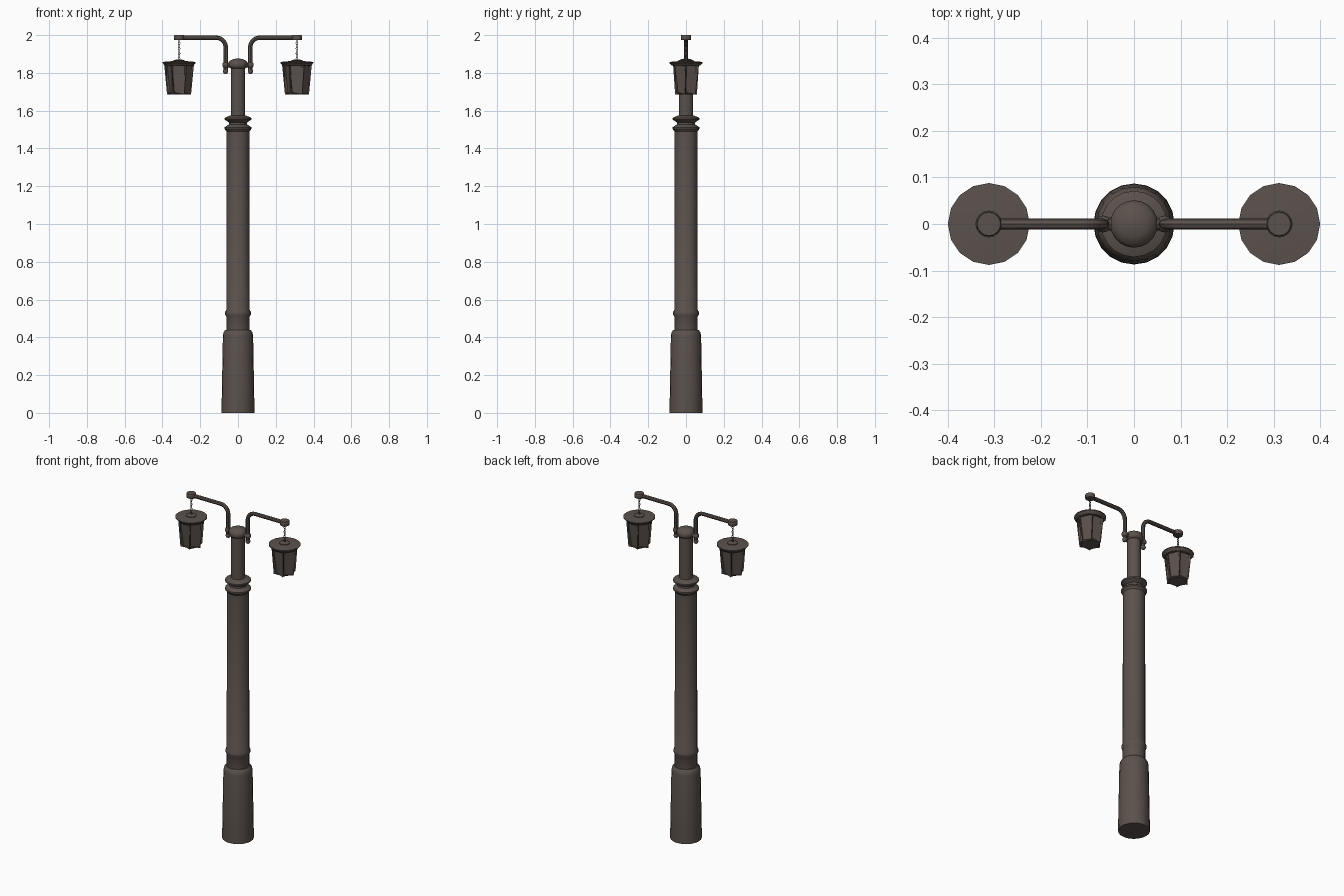
import bpy, bmesh, math
from mathutils import Vector

cube = bpy.data.objects.get("Cube")
if cube:
    bpy.data.objects.remove(cube, do_unlink=True)


def material(name, rgb):
    m = bpy.data.materials.new(name)
    m.use_nodes = True
    m.diffuse_color = (*rgb, 1)
    m.node_tree.nodes["Principled BSDF"].inputs["Base Color"].default_value = (*rgb, 1)
    return m


IRON = material("brown iron", (0.105, 0.083, 0.073))


def finish(obj, smooth=True):
    if not obj.data.materials:
        obj.data.materials.append(IRON)
    bpy.ops.object.select_all(action="DESELECT")
    obj.select_set(True)
    bpy.context.view_layer.objects.active = obj
    if smooth:
        bpy.ops.object.shade_smooth_by_angle(angle=math.radians(35))
    return obj


def from_bmesh(name, bm, smooth=True):
    bmesh.ops.recalc_face_normals(bm, faces=bm.faces[:])
    mesh = bpy.data.meshes.new(name)
    bm.to_mesh(mesh)
    bm.free()
    obj = bpy.data.objects.new(name, mesh)
    bpy.context.collection.objects.link(obj)
    return finish(obj, smooth)


def turned(name, profile, sides, x=0, smooth=True):
    """Closed solid of revolution from (radius, height) pairs."""
    bm = bmesh.new()
    rings = [[bm.verts.new((x + r * math.cos(math.tau * i / sides),
                            r * math.sin(math.tau * i / sides), z))
              for i in range(sides)] for r, z in profile]
    for a, b in zip(rings, rings[1:]):
        for i in range(sides):
            j = (i + 1) % sides
            bm.faces.new((a[i], a[j], b[j], b[i]))
    bm.faces.new(rings[0])
    bm.faces.new(rings[-1])
    return from_bmesh(name, bm, smooth)


def tube(name, points, radius):
    """Round rod swept along a path."""
    curve = bpy.data.curves.new(name, "CURVE")
    curve.dimensions = "3D"
    curve.bevel_depth = radius
    curve.bevel_resolution = 2
    curve.use_fill_caps = True
    spline = curve.splines.new("POLY")
    spline.points.add(len(points) - 1)
    for p, co in zip(spline.points, points):
        p.co = (*co, 1)
    obj = bpy.data.objects.new(name, curve)
    bpy.context.collection.objects.link(obj)
    bpy.context.view_layer.update()
    bpy.ops.object.select_all(action="DESELECT")
    obj.select_set(True)
    bpy.context.view_layer.objects.active = obj
    bpy.ops.object.convert(target="MESH")
    return finish(bpy.context.object)


# Post: pedestal, shaft and upper stem
turned("pedestal", [(0.087, 0), (0.086, 0.08), (0.080, 0.41), (0.076, 0.428),
                    (0.066, 0.44)], 20)
turned("shaft", [(0.062, 0.43), (0.062, 0.51), (0.068, 0.52), (0.068, 0.535),
                 (0.062, 0.545), (0.061, 1.495)], 20)
turned("shaft_collar", [(0.061, 1.49), (0.071, 1.503), (0.071, 1.512), (0.048, 1.527),
                        (0.048, 1.538), (0.071, 1.553), (0.071, 1.562),
                        (0.04, 1.575)], 20)
turned("upper_stem", [(0.038, 1.56), (0.038, 1.84)], 20)
turned("stem_cap", [(0.038, 1.823), (0.046, 1.828), (0.051, 1.838), (0.051, 1.852),
                    (0.044, 1.864), (0.028, 1.872), (0.008, 1.876)], 20)


def lantern(side, x):
    bottom, top = 1.686, 1.845
    r_low, r_high = 0.055, 0.079

    # Hexagonal body with recessed panels
    bm = bmesh.new()
    bmesh.ops.create_cone(bm, segments=6, cap_ends=True, radius1=r_low,
                          radius2=r_high, depth=top - bottom)
    # Turn so that corners point along x
    corner = max(bm.verts, key=lambda v: v.co.z).co
    turn = -math.atan2(corner.y, corner.x)
    for v in bm.verts:
        c, s = math.cos(turn), math.sin(turn)
        v.co = Vector((v.co.x * c - v.co.y * s + x, v.co.x * s + v.co.y * c,
                       v.co.z + (top + bottom) / 2))
    walls = [f for f in bm.faces if abs(f.normal.z) < 0.8]
    bmesh.ops.inset_individual(bm, faces=walls, thickness=0.010)
    bmesh.ops.inset_individual(bm, faces=walls, thickness=0.001, depth=-0.007)
    from_bmesh(side + "_lantern_body", bm, smooth=False)

    # Foot plate, wide lid and hanging boss
    turned(side + "_lantern_lid", [(0.074, 1.838), (0.088, 1.853), (0.088, 1.858),
                                   (0.03, 1.863)], 16, x)
    turned(side + "_lantern_boss", [(0.029, 1.86), (0.029, 1.867), (0.012, 1.871)], 16, x)


def chain(side, x):
    # Interlocking links, alternately turned
    count, low, high = 8, 1.868, 1.978
    step = (high - low) / count
    for i in range(count):
        bpy.ops.mesh.primitive_torus_add(
            major_segments=10, minor_segments=5, major_radius=step * 0.5,
            minor_radius=0.0022, location=(x, 0, low + step * (i + 0.5)),
            rotation=(math.pi / 2, 0, math.pi / 2 * (i % 2)))
        link = bpy.context.object
        link.name = f"{side}_chain_link_{i + 1}"
        link.scale.x = 0.75
        finish(link)


for side, s in (("left", 1), ("right", -1)):
    # Bent arm: upright, quarter bend, level run
    bend = 0.05
    path = [(s * 0.065, 0, 1.81)]
    for i in range(9):
        a = math.pi / 2 * i / 8
        path.append((s * (0.065 + bend * (1 - math.cos(a))), 0,
                     1.936 + bend * math.sin(a)))
    path.append((s * 0.312, 0, 1.986))
    tube(side + "_arm", path, 0.0115)

    # Clamp on the stem and knob under the arm
    tube(side + "_arm_bracket", [(s * 0.03, 0, 1.842), (s * 0.07, 0, 1.842)], 0.014)
    for part, z, r in (("joint", 1.842, 0.018), ("knob", 1.808, 0.014)):
        bpy.ops.mesh.primitive_uv_sphere_add(segments=14, ring_count=8, radius=r,
                                             location=(s * 0.066, 0, z))
        bpy.context.object.name = f"{side}_arm_{part}"
        finish(bpy.context.object)

    # Arm end holding the chain
    turned(side + "_arm_end", [(0.025, 1.974), (0.027, 1.977), (0.027, 1.997),
                               (0.025, 2.0)], 16, s * 0.312)
    chain(side, s * 0.312)
    lantern(side, s * 0.312)
